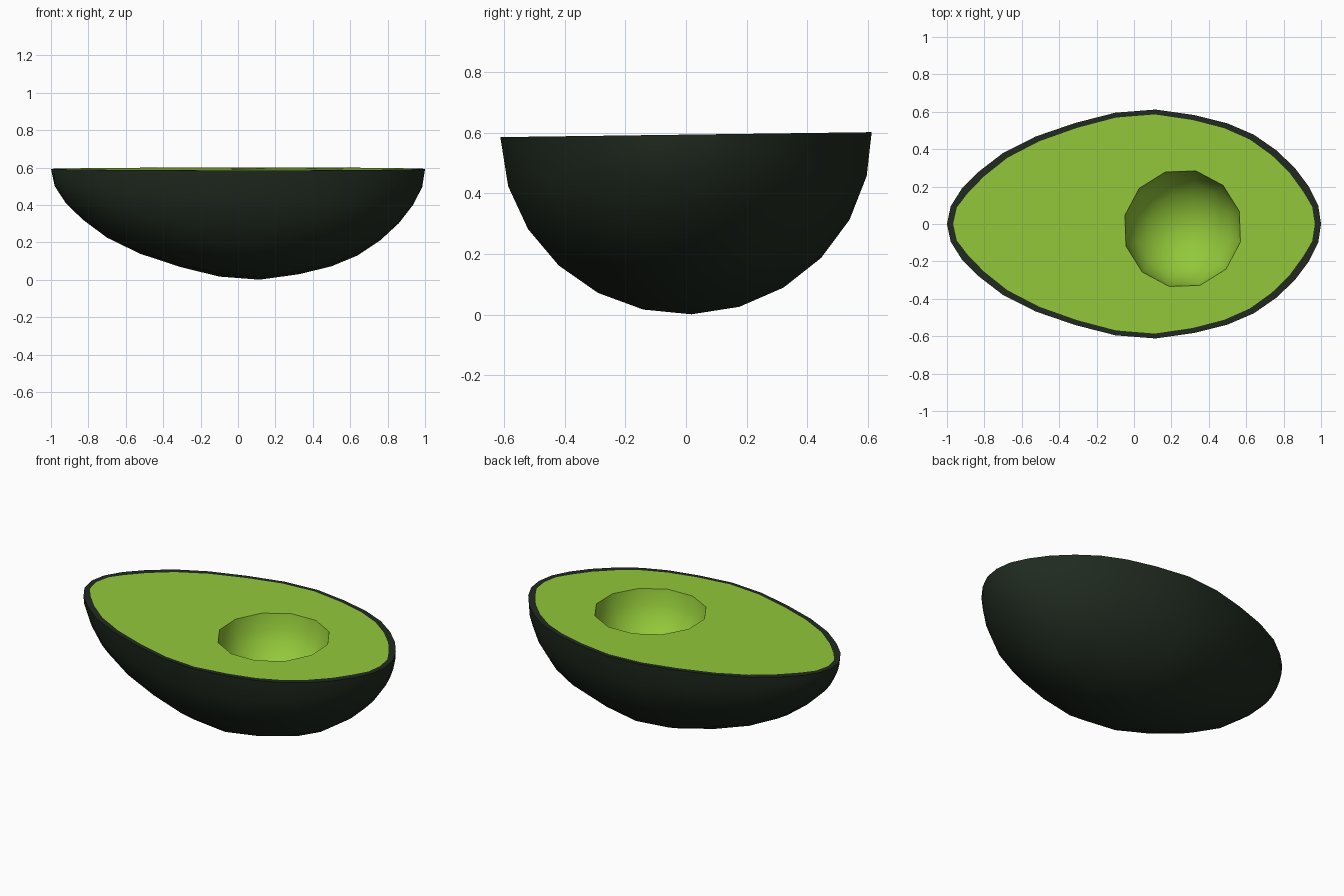
import bpy, bmesh
from math import sin, cos, radians

if "Cube" in bpy.data.objects:
    bpy.data.objects.remove(bpy.data.objects["Cube"])

AXIS_Z = 0.593
# Half outline of the fruit: position along x, radius
PROFILE = [(-0.98, 0.095), (-0.92, 0.19), (-0.83, 0.28), (-0.7, 0.38),
           (-0.525, 0.468), (-0.315, 0.54), (-0.1, 0.595), (0.115, 0.612),
           (0.325, 0.582), (0.5, 0.538), (0.64, 0.478), (0.76, 0.395),
           (0.86, 0.3), (0.935, 0.2), (0.985, 0.1)]


def cut_z(y):
    """Height of the slightly tilted cut plane."""
    return AXIS_Z + 0.008 * y / 0.6


def material(name, color):
    mat = bpy.data.materials.new(name)
    mat.diffuse_color = (*color, 1)
    mat.use_nodes = True
    mat.node_tree.nodes["Principled BSDF"].inputs["Base Color"].default_value = mat.diffuse_color
    return mat


def finish(bm, name, mat):
    mesh = bpy.data.meshes.new(name)
    bm.to_mesh(mesh)
    bm.free()
    mesh.materials.append(mat)
    obj = bpy.data.objects.new(name, mesh)
    bpy.context.collection.objects.link(obj)
    bpy.ops.object.select_all(action='DESELECT')
    obj.select_set(True)
    bpy.context.view_layer.objects.active = obj
    bpy.ops.object.shade_smooth_by_angle(angle=radians(40))
    return obj


def strip(bm, a, b, closed=False):
    """Quads between two equally long rows of vertices."""
    n = len(a)
    for i in range(n if closed else n - 1):
        j = (i + 1) % n
        bm.faces.new((a[i], a[j], b[j], b[i]))


def inner_outline():
    """Edge of the flesh, inset from the skin."""
    pts = [(-0.967, 0)] + [(x * 0.967, -(r - 0.026) if r > 0.15 else -r * 0.93) for x, r in PROFILE]
    pts += [(0.967, 0)] + [(x, -y) for x, y in reversed(pts[1:])]
    return [(x, y, cut_z(y)) for x, y in pts]


# Skin: half lathe around x, plus the rim around the flesh
bm = bmesh.new()
angles = [0] + [15 * k - 1.7 for k in range(1, 12)] + [180]
rings = []
for x, r in PROFILE:
    ring = []
    for a in angles:
        y = r * cos(radians(a))
        z = cut_z(y) if a in (0, 180) else AXIS_Z - r * 0.968 * sin(radians(a))
        ring.append(bm.verts.new((x, y, z)))
    rings.append(ring)
for a, b in zip(rings, rings[1:]):
    strip(bm, a, b)
tips = [bm.verts.new((s, 0, AXIS_Z)) for s in (-1, 1)]
for tip, ring in zip(tips, (rings[0], rings[-1])):
    for a, b in zip(ring, ring[1:]):
        bm.faces.new((tip, a, b))
outer = [tips[0]] + [r[-1] for r in rings] + [tips[1]] + [r[0] for r in reversed(rings)]
inner = [bm.verts.new(p) for p in inner_outline()]
strip(bm, outer, inner, closed=True)
bm.normal_update()
for f in bm.faces:
    c = f.calc_center_median()
    c.z -= 0.3
    if f.normal.dot(c) < 0:
        f.normal_flip()
finish(bm, "skin", material("dark_skin", (0.0144, 0.0235, 0.0144)))

# Flesh: flat cut face with a round pit hollow
bm = bmesh.new()
edge = [bm.verts.new(p) for p in inner_outline()]
cx, cy, radius, depth, steps = 0.26, -0.025, 0.317, 0.3, 5
hollow = []
for k in range(steps):
    t = radians(90 * k / steps)
    row = []
    for i in range(12):
        a = radians(17 + 30 * i)
        x, y = cx + radius * cos(t) * cos(a), cy + radius * cos(t) * sin(a)
        row.append(bm.verts.new((x, y, cut_z(y) - depth * sin(t))))
    hollow.append(row)
loops = []
for loop in (edge, hollow[0]):
    loops += [bm.edges.new((loop[i - 1], loop[i])) for i in range(len(loop))]
bmesh.ops.triangle_fill(bm, use_beauty=True, use_dissolve=False, edges=loops, normal=(0, 0, 1))
for a, b in zip(hollow, hollow[1:]):
    strip(bm, a, b, closed=True)
bottom = bm.verts.new((cx, cy, cut_z(cy) - depth))
for i in range(12):
    bm.faces.new((hollow[-1][i - 1], hollow[-1][i], bottom))
bm.normal_update()
for f in bm.faces:
    if f.normal.z < 0:
        f.normal_flip()
finish(bm, "flesh", material("green_flesh", (0.29, 0.58, 0.042)))
